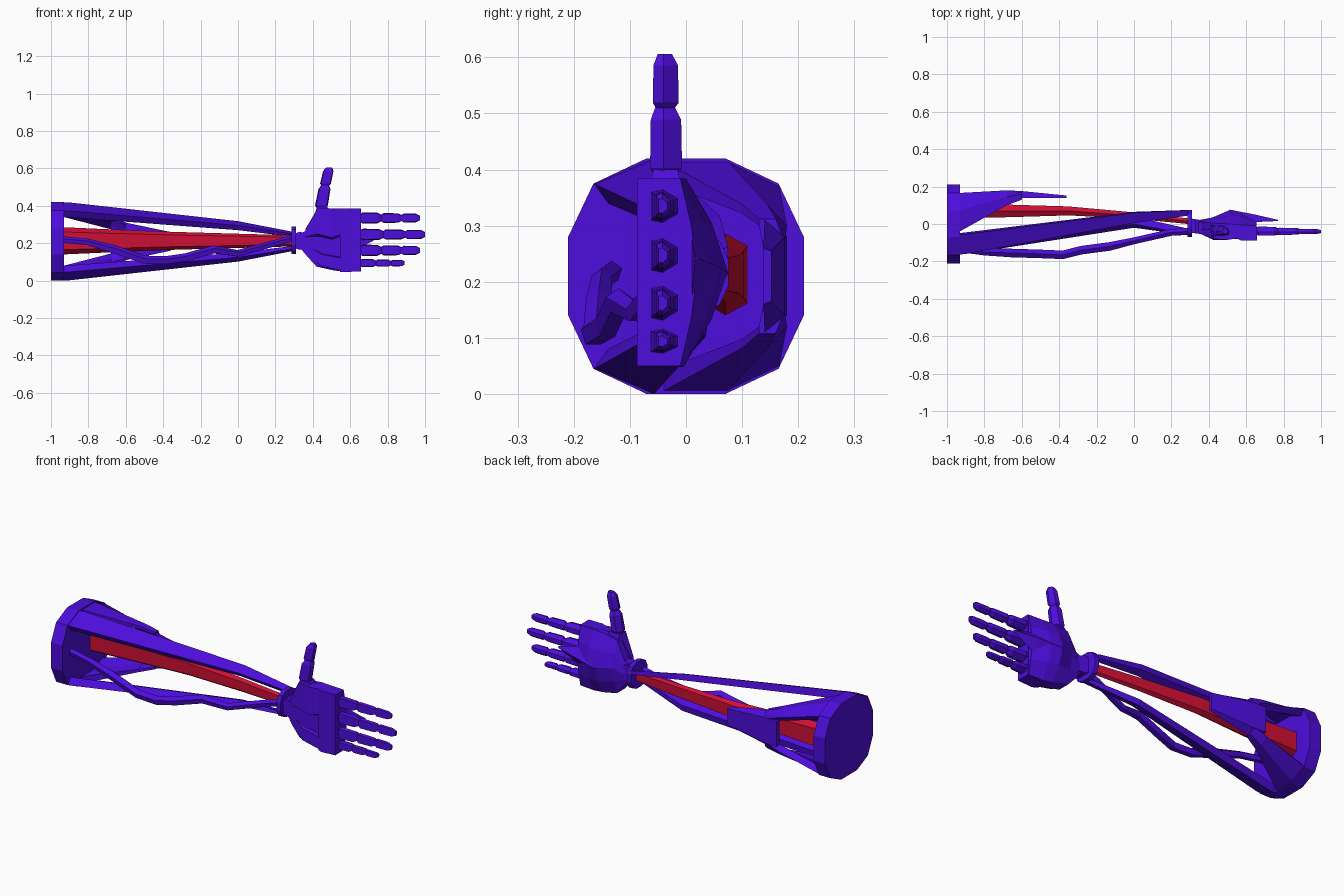
import bpy, bmesh, math
from mathutils import Vector


def material(name, rgb):
    m = bpy.data.materials.new(name)
    m.diffuse_color = (*rgb, 1)
    return m


BLUE = material("violet blue", (0.075, 0.004, 0.72))
RED = material("crimson", (0.62, 0.005, 0.035))
MID = 0.21  # height of the forearm axis


def loft(name, sections, mat=BLUE, mirror=False):
    """Skin a row of equal-length 3D rings and cap both ends."""
    bm = bmesh.new()
    rings = []
    for s in sections:
        rings.append([bm.verts.new((x, y, 2 * MID - z if mirror else z)) for x, y, z in s])
    n = len(rings[0])
    for a, b in zip(rings, rings[1:]):
        for i in range(n):
            j = (i + 1) % n
            bm.faces.new((a[i], a[j], b[j], b[i]))
    bm.faces.new(rings[0])
    bm.faces.new(rings[-1])
    bmesh.ops.recalc_face_normals(bm, faces=bm.faces)
    me = bpy.data.meshes.new(name)
    bm.to_mesh(me)
    bm.free()
    me.materials.append(mat)
    ob = bpy.data.objects.new(name, me)
    bpy.context.collection.objects.link(ob)
    return ob


def at(x, yz):
    return [(x, y, z) for y, z in yz]


def box(x, y0, y1, z0, z1):
    return at(x, [(y0, z0), (y1, z0), (y1, z1), (y0, z1)])


def dodecagon(x, k, cy, cz):
    q = [(.07, .21), (.165, .165), (.21, .07)]
    half = q + [(y, -z) for y, z in reversed(q)]
    ring = half + [(-y, -z) for y, z in half]
    return at(x, [(cy + y * k, cz + z * k) for y, z in ring])


# Elbow and wrist discs
loft("elbow_disc", [dodecagon(-1, 1, 0, MID), dodecagon(-.93, 1, 0, MID)])
loft("wrist_disc", [dodecagon(.285, .345, .003, .216), dodecagon(.31, .345, .003, .216)])

# Upper and lower frame bars
loft("upper_bar", [
    at(-.95, [(-.165, .375), (-.06, .42), (-.05, .38), (-.14, .34)]),
    at(-.9, [(-.16, .373), (-.055, .418), (-.045, .378), (-.135, .338)]),
    at(0, [(.005, .295), (.06, .318), (.065, .285), (.025, .27)]),
    at(.29, [(.045, .25), (.075, .262), (.075, .24), (.05, .235)])])
loft("lower_bar", [
    at(-.95, [(-.165, .375), (-.06, .42), (-.05, .38), (-.14, .34)]),
    at(-.9, [(-.16, .373), (-.055, .418), (-.045, .378), (-.135, .338)]),
    at(0, [(-.02, .295), (.035, .318), (.04, .285), (0, .27)]),
    at(.29, [(-.06, .25), (-.025, .262), (-.025, .24), (-.055, .235)])], mirror=True)

# Forked rear guard
for side, flip in (("upper", False), ("lower", True)):
    loft(side + "_guard_arm", [
        at(-.95, [(-.05, .42), (.07, .42), (.165, .375), (.14, .345), (.06, .38), (-.05, .38)]),
        at(-.68, [(.1, .338), (.145, .338), (.18, .30), (.155, .275), (.13, .30), (.1, .322)]),
        at(-.6, [(.13, .312), (.16, .312), (.176, .27), (.15, .21), (.138, .26), (.13, .30)])],
        mirror=flip)
loft("rear_guard", [
    at(-.68, [(.15, .14), (.18, .14), (.18, .28), (.15, .28)]),
    at(-.6, [(.14, .11), (.176, .14), (.176, .28), (.14, .31)][0:4]),
    at(-.36, [(.138, .16), (.152, .165), (.152, .255), (.138, .26)])])

# Red core beam: (x, centre y, half depth, half height)
core = []
for x, y, d, h in [(-.94, .07, .04, .073), (-.65, .07, .033, .06), (-.35, .07, .024, .048),
                   (0, .045, .017, .038), (.29, .015, .015, .03)]:
    core.append(at(x, [(y - d, .213 - h * .65), (y, .213 - h), (y + d, .213 - h * .7),
                       (y + d, .213 + h * .7), (y, .213 + h), (y - d, .213 + h * .65)]))
loft("core_beam", core, RED)

# Front cable with five sides
path = [(-.95, -.13, .22), (-.8, -.15, .205), (-.66, -.155, .165), (-.5, -.16, .11),
        (-.38, -.165, .108), (-.28, -.14, .122), (-.13, -.12, .165), (0, -.09, .145),
        (.2, -.045, .2), (.29, -.04, .225)]
rings = []
for i, p in enumerate(path):
    t = Vector(path[min(i + 1, len(path) - 1)]) - Vector(path[max(i - 1, 0)])
    t.normalize()
    u = t.cross(Vector((0, 1, 0))).normalized()
    v = t.cross(u)
    r = .024 if 1 < i < 7 else .019
    rings.append([tuple(Vector(p) + r * (math.cos(a) * u + math.sin(a) * v))
                  for a in (k * math.tau / 5 for k in range(5))])
loft("front_cable", rings)

# Wrist neck
loft("wrist_neck", [box(.3, -.045, .03, .175, .25), box(.33, -.05, .025, .165, .262),
                    box(.37, -.055, .02, .17, .25)])


# Palm: (x, front y, edge y, back ridge y, bottom, top)
def palm_ring(x, f, e, b, z0, z1):
    h = z1 - z0
    m = (e + b) / 2 + (b - e) * .12
    return at(x, [(f, z0), (e, z0), (m, z0 + h * .24), (b, z0 + h * .5),
                  (m, z0 + h * .76), (e, z1), (f, z1)])


loft("palm", [palm_ring(*s) for s in [
    (.34, -.045, .01, .02, .165, .255), (.37, -.055, .01, .025, .13, .27),
    (.42, -.06, .005, .035, .075, .37), (.51, -.06, .0, .074, .055, .384),
    (.57, -.06, -.005, .062, .048, .384), (.655, -.06, -.01, .02, .05, .384)]])

# Raised palm pads
loft("thumb_pad", [
    at(.36, [(-.055, .235), (-.03, .2), (-.03, .275), (-.055, .27)]),
    at(.425, [(-.085, .25), (-.03, .22), (-.03, .385), (-.08, .385)]),
    at(.5, [(-.085, .23), (-.03, .21), (-.03, .385), (-.085, .385)]),
    at(.565, [(-.075, .25), (-.03, .23), (-.03, .385), (-.075, .385)])])
loft("knuckle_pad", [box(.545, -.075, -.02, .046, .385), box(.57, -.087, -.02, .046, .385),
                     box(.657, -.087, -.012, .05, .385)])
loft("heel_pad", [
    at(.4, [(-.06, .11), (-.03, .1), (-.03, .18), (-.06, .17)]),
    at(.45, [(-.078, .075), (-.03, .068), (-.03, .15), (-.078, .14)]),
    at(.56, [(-.08, .052), (-.03, .048), (-.03, .13), (-.08, .12)])])

# Pointed armour over the back of the hand
loft("hand_back_guard", [
    at(.47, [(.01, .18), (.025, .21), (.01, .25)]),
    at(.51, [(.02, .15), (.077, .215), (.02, .28)]),
    at(.64, [(.01, .17), (.052, .23), (.01, .28)]),
    at(.77, [(.016, .238), (.022, .242), (.016, .246)])])


# Finger segments: five-sided section pointing to the back of the hand
def segment(name, a, b, h, y0, y1, upright=False):
    a, b = Vector(a), Vector(b)  # (along, across)
    out = []
    for t, k in ((0, .6), (.14, 1), (.8, .95), (1, .55)):
        c = a.lerp(b, t)
        yc = y0 + (y1 - y0) * .42
        ring = []
        for u, y in ((-.85, y0), (.85, y0), (1, yc), (.45, y1), (-.45, y1), (-1, yc)):
            yy = yc + (y - yc) * k
            w = c.y + u * h * k
            ring.append((w, yy, c.x) if upright else (c.x, yy, w))
        out.append(ring)
    loft(name, out)


for name, z, h, tip in (("index", .335, .03, .972), ("middle", .247, .031, 1.0),
                        ("ring", .162, .031, .972), ("little", .094, .022, .89)):
    x0, span = .65, tip - .65
    for i, (s, e, k) in enumerate(((0, .37, 1), (.35, .71, .88), (.69, 1, .8))):
        segment(f"{name}_finger_{i + 1}", (x0 + span * s, z), (x0 + span * e, z),
                h * k, -.062 + .004 * i, -.014 - .006 * i)

# Thumb
loft("thumb_base", [at(.36, [(-.065, .36)] * 0) or
     [(.41, -.07, .36), (.5, -.07, .36), (.5, -.005, .36), (.41, -.005, .36)],
     [(.425, -.058, .4), (.475, -.058, .4), (.475, -.015, .4), (.425, -.015, .4)]])
segment("thumb_1", (.385, .443), (.515, .467), .034, -.064, -.007, True)
segment("thumb_2", (.505, .465), (.606, .487), .029, -.059, -.013, True)
